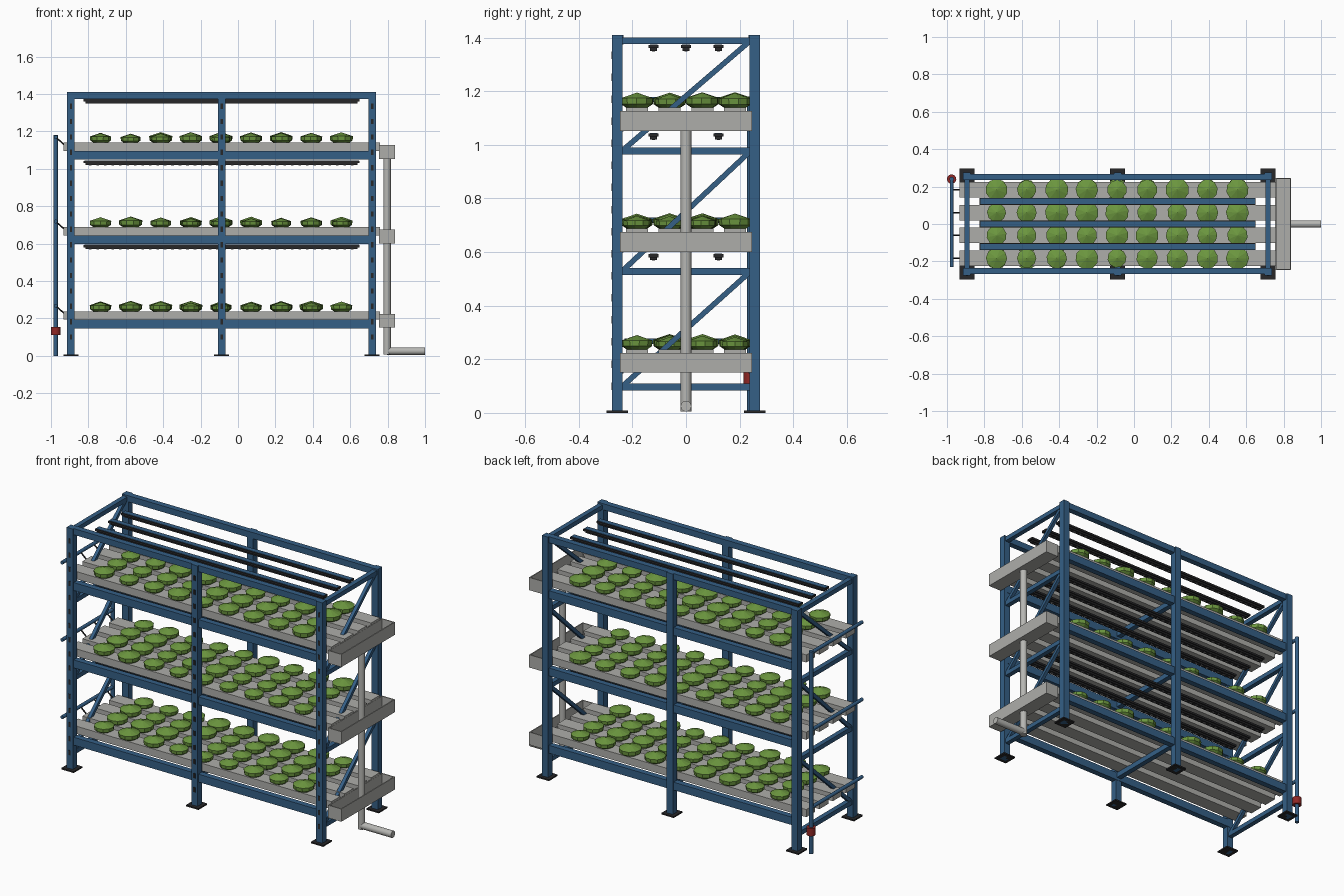
import bpy, bmesh, random
from math import radians, pi
from mathutils import Vector, Matrix

random.seed(7)
if "Cube" in bpy.data.objects:
    bpy.data.objects.remove(bpy.data.objects["Cube"], do_unlink=True)


def material(name, r, g, b):
    m = bpy.data.materials.new(name)
    m.use_nodes = True
    m.diffuse_color = (r, g, b, 1)
    m.node_tree.nodes["Principled BSDF"].inputs["Base Color"].default_value = (r, g, b, 1)
    return m


BLUE = material("steel blue", .035, .115, .24)
GREY = material("channel grey", .42, .42, .40)
PIPE = material("pipe grey", .47, .47, .45)
DARK = material("charcoal", .02, .02, .022)
LED = material("diode grey", .2, .2, .2)
RED = material("valve red", .28, .02, .018)
GREEN = material("leaf green", .15, .31, .05)


def box(bm, lo, hi):
    """Axis-aligned box between two corners."""
    lo, hi = Vector(lo), Vector(hi)
    mat = Matrix.Translation((lo + hi) / 2) @ Matrix.Diagonal((*(hi - lo), 1))
    return bmesh.ops.create_cube(bm, size=1, matrix=mat)


def block(bm, centre, size):
    c, h = Vector(centre), Vector(size) / 2
    return box(bm, c - h, c + h)


def between(a, b):
    """Matrix placing local z along the segment a-b, and its length."""
    a, b = Vector(a), Vector(b)
    d = b - a
    rot = d.to_track_quat('Z', 'Y').to_matrix().to_4x4()
    return Matrix.Translation((a + b) / 2) @ rot, d.length


def rod(bm, a, b, radius, sides=16):
    mat, length = between(a, b)
    bmesh.ops.create_cone(bm, cap_ends=True, segments=sides, radius1=radius,
                          radius2=radius, depth=length, matrix=mat)


def bar(bm, a, b, width):
    mat, length = between(a, b)
    bmesh.ops.create_cube(bm, size=1, matrix=mat @ Matrix.Diagonal((width, width, length, 1)))


def finish(name, bm, mat, smooth=False):
    bmesh.ops.recalc_face_normals(bm, faces=bm.faces)
    mesh = bpy.data.meshes.new(name)
    bm.to_mesh(mesh)
    bm.free()
    mesh.materials.append(mat)
    ob = bpy.data.objects.new(name, mesh)
    bpy.context.collection.objects.link(ob)
    if smooth:
        bpy.ops.object.select_all(action='DESELECT')
        ob.select_set(True)
        bpy.context.view_layer.objects.active = ob
        bpy.ops.object.shade_smooth_by_angle(angle=radians(40))
    return ob


POSTS = (-.893, -.088, .717)
ENDS = (POSTS[0], POSTS[2])
DEPTH = .256
HEIGHT = 1.41
LEVELS = [.193 + .451 * i for i in range(3)]
ROWS = (-.183, -.061, .061, .183)

# Uprights, foot plates and the slots in the front uprights
posts, feet, slots = bmesh.new(), bmesh.new(), bmesh.new()
for x in POSTS:
    for y in (-DEPTH, DEPTH):
        block(posts, (x, y, HEIGHT / 2), (.04, .04, HEIGHT))
        block(feet, (x, y, .004), (.08, .08, .008))
    for i in range(16):
        block(slots, (x, -DEPTH - .02, .1 + i * .0823), (.013, .004, .028))
finish("uprights", posts, BLUE)
finish("foot_plates", feet, DARK)
finish("upright_slots", slots, DARK)

# Long beams, top rails and cross supports
beams = bmesh.new()
for y in (-.251, .251):
    for z in LEVELS:
        box(beams, (ENDS[0], y - .017, z - .046), (ENDS[1], y + .017, z))
    box(beams, (ENDS[0], y - .017, HEIGHT - .036), (ENDS[1], y + .017, HEIGHT))
for z in LEVELS:
    block(beams, (POSTS[1], 0, z - .016), (.03, 2 * DEPTH, .03))
finish("long_beams", beams, BLUE)

# End frames with rails and diagonal braces
rails, braces = bmesh.new(), bmesh.new()
RAIL_Z = (.097, .527, .976, 1.388)
for x in ENDS:
    for z in RAIL_Z:
        block(rails, (x, 0, z), (.028, 2 * DEPTH, .026))
    for low, high in zip(RAIL_Z, RAIL_Z[1:]):
        bar(braces, (x, -.24, low), (x, .24, high), .02)
finish("end_rails", rails, BLUE)
finish("diagonal_braces", braces, BLUE)

# Growing channels
channels = bmesh.new()
for z in LEVELS:
    for y in ROWS:
        box(channels, (-.933, y - .041, z), (.76, y + .041, z + .044))
finish("growing_channels", channels, GREY)


# Leafy heads: low faceted drums with a shallow peaked crown
def leafy_head(bm, x, y, z, s):
    turn = random.random() * pi
    rings = []
    for radius, height in ((.04, 0), (.058, .012), (.06, .034)):
        spin = Matrix.Rotation(turn, 4, 'Z')
        circle = bmesh.ops.create_circle(
            bm, segments=10, radius=radius * s,
            matrix=Matrix.Translation((x, y, z + height * s)) @ spin)
        rings.append(circle["verts"])
    for a, b in zip(rings, rings[1:]):
        for i in range(10):
            j = (i + 1) % 10
            bm.faces.new((a[i], a[j], b[j], b[i]))
    tip = bm.verts.new((x, y, z + .054 * s))
    for i in range(10):
        bm.faces.new((rings[-1][i], rings[-1][(i + 1) % 10], tip))
    bm.faces.new(rings[0])


heads = bmesh.new()
for z in LEVELS:
    for y in ROWS:
        for i in range(9):
            leafy_head(heads, -.735 + .161 * i, y, z + .044, random.uniform(.84, 1.06))
finish("leafy_heads", heads, GREEN)

# Light bars: housing, lens, cap strip and diodes
lamps, caps, diodes = bmesh.new(), bmesh.new(), bmesh.new()
for top in (.592, 1.042, 1.372):
    for y in (-.121, 0, .121):
        box(lamps, (-.825, y - .019, top - .012), (.65, y + .019, top))
        box(lamps, (-.815, y - .013, top - .022), (.64, y + .013, top - .012))
        box(caps, (-.822, y - .014, top), (.647, y + .014, top + .002))
        for i in range(36):
            block(diodes, (-.79 + .04 * i, y, top - .0225), (.014, .01, .002))
finish("light_bars", lamps, DARK)
finish("light_caps", caps, BLUE)
finish("light_diodes", diodes, LED)

# Collecting troughs at the drain end
troughs = bmesh.new()
for z in LEVELS:
    lo, hi = z - .043, z + .031
    box(troughs, (.755, -.247, lo), (.84, .247, lo + .008))
    for x in (.755, .834):
        box(troughs, (x, -.247, lo), (x + .006, .247, hi))
    for y in (-.247, .241):
        box(troughs, (.755, y, lo), (.84, y + .006, hi))
finish("collecting_troughs", troughs, GREY)

# Drain stack and outlet
drain = bmesh.new()
rod(drain, (.797, 0, .006), (.797, 0, LEVELS[2] - .036), .02)
rod(drain, (.797, 0, .025), (1, 0, .025), .02)
finish("drain_pipe", drain, PIPE, True)

# Supply riser, level manifolds and feed tubes
SUPPLY = -.975
riser, tubes, valve = bmesh.new(), bmesh.new(), bmesh.new()
rod(riser, (SUPPLY, .24, 0), (SUPPLY, .24, 1.18), .012)
for z in LEVELS:
    feed = z + .074
    rod(riser, (SUPPLY, .24, feed), (SUPPLY, -.23, feed), .01)
    for y in ROWS:
        rod(tubes, (SUPPLY, y, feed), (-.925, y, z + .03), .004, 8)
rod(valve, (SUPPLY, .24, .11), (SUPPLY, .24, .155), .025)
finish("supply_pipes", riser, BLUE, True)
finish("feed_tubes", tubes, DARK, True)
finish("supply_valve", valve, RED, True)
